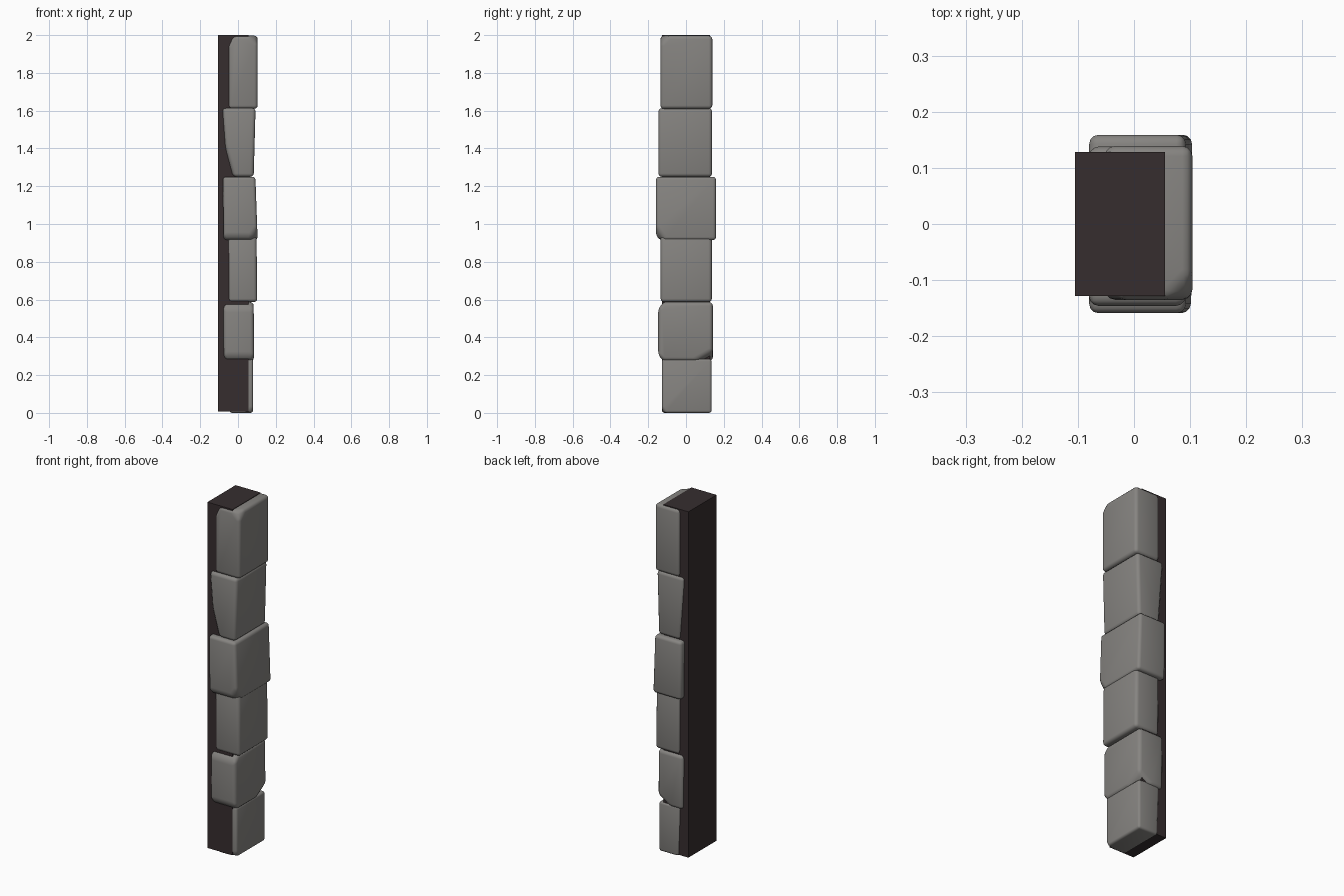
import bpy, bmesh
from mathutils import Vector

if "Cube" in bpy.data.objects:
    bpy.data.objects.remove(bpy.data.objects["Cube"])


def material(name, rgb):
    m = bpy.data.materials.new(name)
    m.diffuse_color = (*rgb, 1)
    m.use_nodes = True
    m.node_tree.nodes["Principled BSDF"].inputs["Base Color"].default_value = m.diffuse_color
    return m


STONE = material("warm grey stone", (0.24, 0.232, 0.22))
DARK = material("dark brown backing", (0.037, 0.027, 0.028))


def finish(bm, name, mat, smooth):
    bmesh.ops.recalc_face_normals(bm, faces=bm.faces)
    me = bpy.data.meshes.new(name)
    bm.to_mesh(me)
    bm.free()
    me.materials.append(mat)
    ob = bpy.data.objects.new(name, me)
    bpy.context.collection.objects.link(ob)
    if smooth:
        bpy.ops.object.select_all(action='DESELECT')
        ob.select_set(True)
        bpy.context.view_layer.objects.active = ob
        bpy.ops.object.shade_smooth_by_angle(angle=0.7)
    return ob


def block(xb, xt, y, z):
    """Box whose x range may differ at the bottom (xb) and top (xt)."""
    bm = bmesh.new()
    bmesh.ops.create_cube(bm, size=1)
    for v in bm.verts:
        i, j, k = (int(c > 0) for c in v.co)
        v.co = ((xb, xt)[k][i], y[j], z[k])
    return bm


def stone(name, xb, xt, y, z, radius, chips=()):
    bm = block(xb, xt, y, z)
    # knock off chipped corners
    for point, normal in chips:
        cut = bmesh.ops.bisect_plane(
            bm, geom=bm.verts[:] + bm.edges[:] + bm.faces[:],
            plane_co=Vector(point), plane_no=Vector(normal), clear_outer=True)
        edges = [e for e in cut["geom_cut"] if isinstance(e, bmesh.types.BMEdge)]
        if edges:
            bmesh.ops.contextual_create(bm, geom=edges)
    # worn, rounded edges
    bmesh.ops.bevel(bm, geom=bm.edges[:], offset=radius, offset_type='OFFSET',
                    segments=3, profile=0.5, affect='EDGES', clamp_overlap=True)
    finish(bm, name, STONE, True)


# Backing slab
finish(block((-0.105, 0.055), (-0.105, 0.055), (-0.128, 0.128), (0.007, 2.0)),
       "backing", DARK, False)

# Stones stacked from bottom to top
stone("stone_1", (-0.045, 0.08), (-0.055, 0.08), (-0.127, 0.135), (0.0, 0.285), 0.018,
      [((0.08, -0.127, 0.03), (0.3, -0.8, -0.5))])
stone("stone_2", (-0.075, 0.085), (-0.078, 0.083), (-0.147, 0.142), (0.275, 0.587), 0.02,
      [((0.085, 0.06, 0.285), (0.5, 0.42, -0.75)),
       ((0.0, -0.147, 0.552), (0, -0.75, 0.6)),
       ((0.0, -0.147, 0.305), (0, -0.7, -0.6))])
stone("stone_3", (-0.052, 0.102), (-0.055, 0.098), (-0.134, 0.137), (0.587, 0.94), 0.018)
stone("stone_4", (-0.076, 0.104), (-0.08, 0.092), (-0.159, 0.159), (0.915, 1.25), 0.018,
      [((0.104, -0.159, 0.99), (0.55, -0.6, -0.4)),
       ((0.0, -0.159, 0.94), (0, -0.75, -0.65))])
stone("stone_5", (-0.055, 0.083), (-0.082, 0.093), (-0.146, 0.138), (1.25, 1.613), 0.018,
      [((-0.062, -0.146, 1.4), (-0.93, -0.2, -0.25))])
stone("stone_6", (-0.052, 0.104), (-0.052, 0.104), (-0.135, 0.139), (1.61, 1.997), 0.018,
      [((-0.052, -0.135, 1.94), (-0.85, -0.2, 0.4)),
       ((0.104, -0.105, 1.98), (0.5, -0.5, 0.5))])
